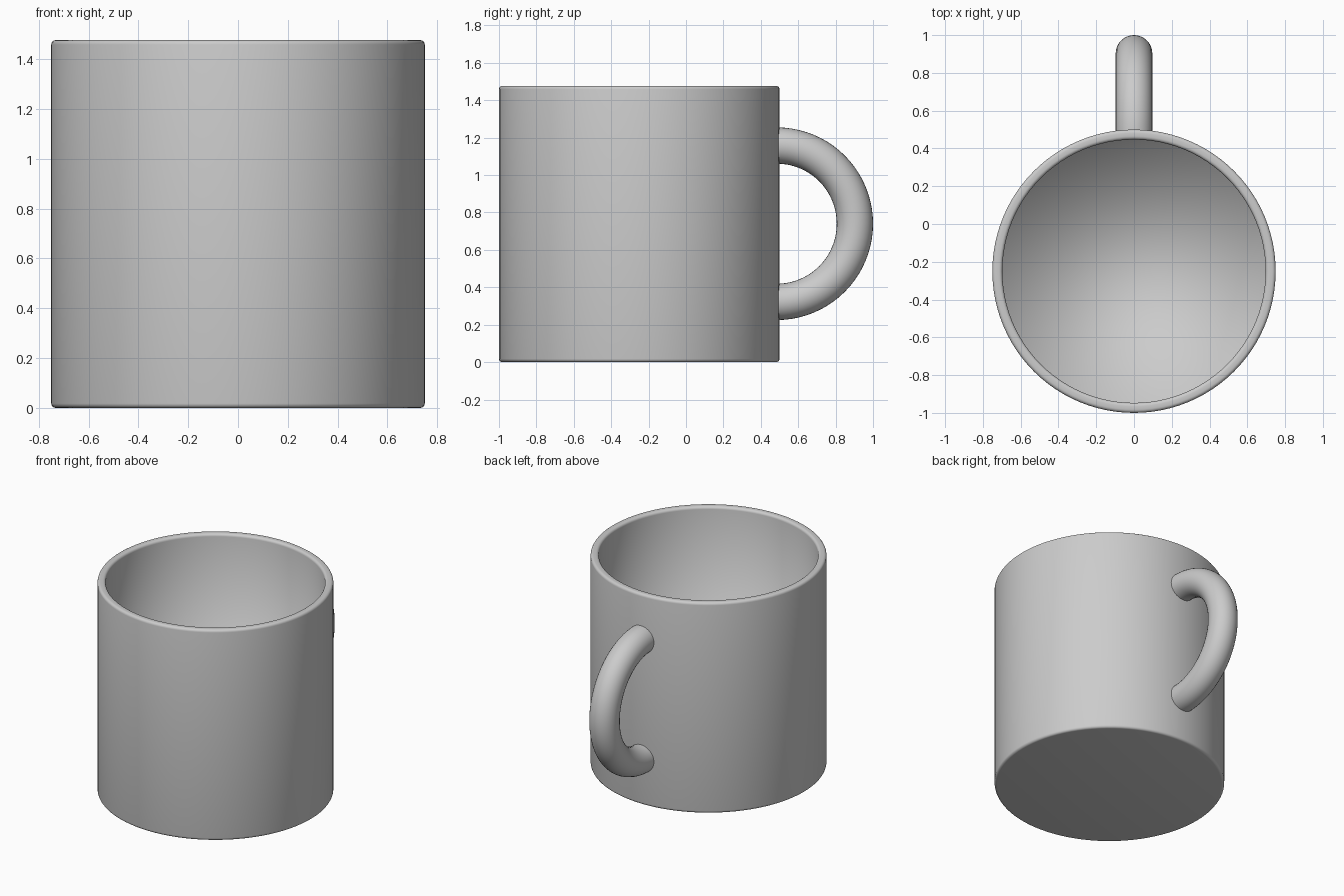
import bpy, bmesh, math
from math import sin, cos, pi

if "Cube" in bpy.data.objects:
    bpy.data.objects.remove(bpy.data.objects["Cube"])

CUP_Y, R_OUT, R_IN, TOP, FLOOR = -0.25, 0.75, 0.697, 1.477, 0.05


def finish(bm, name, angle):
    bmesh.ops.recalc_face_normals(bm, faces=bm.faces)
    mesh = bpy.data.meshes.new(name)
    bm.to_mesh(mesh)
    bm.free()
    ob = bpy.data.objects.new(name, mesh)
    bpy.context.collection.objects.link(ob)
    bpy.context.view_layer.objects.active = ob
    ob.select_set(True)
    bpy.ops.object.shade_smooth_by_angle(angle=math.radians(angle))
    ob.select_set(False)
    return ob


def skin(bm, rings):
    """Bridge consecutive closed rings with quads and cap both ends."""
    loops = [[bm.verts.new(p) for p in ring] for ring in rings]
    n = len(loops[0])
    for a, b in zip(loops, loops[1:]):
        for i in range(n):
            j = (i + 1) % n
            bm.faces.new((a[i], a[j], b[j], b[i]))
    bm.faces.new(loops[0])
    bm.faces.new(loops[-1])


def arc(r, z, rad, a0, a1, steps=4):
    return [(r + rad * cos(a0 + (a1 - a0) * k / steps),
             z + rad * sin(a0 + (a1 - a0) * k / steps)) for k in range(steps + 1)]


# Cup body: rounded foot, outer wall, rounded rim, inner wall, inside floor
b = 0.018
profile = arc(R_OUT - b, b, b, -pi / 2, 0)
profile += arc(R_OUT - b, TOP - b, b, 0, pi / 2)
profile += arc(R_IN + b, TOP - b, b, pi / 2, pi)
profile += [(R_IN, FLOOR)]
SEG = 96
bm = bmesh.new()
skin(bm, [[(r * cos(2 * pi * i / SEG), CUP_Y + r * sin(2 * pi * i / SEG), z)
           for i in range(SEG)] for r, z in profile])
finish(bm, "cup_body", 120)

# Handle: half ring of round tube, its ends sunk into the cup wall
HY, HZ, MAJOR, MINOR = 0.485, 0.74, 0.418, 0.097
path = [(0.465, HZ - MAJOR, -pi / 2)]
for k in range(41):
    a = -pi / 2 + pi * k / 40
    path.append((HY + MAJOR * cos(a), HZ + MAJOR * sin(a), a))
path.append((0.465, HZ + MAJOR, pi / 2))
bm = bmesh.new()
skin(bm, [[(MINOR * sin(t), y + MINOR * cos(t) * cos(a), z + MINOR * cos(t) * sin(a))
           for t in (2 * pi * i / 32 for i in range(32))] for y, z, a in path])
finish(bm, "handle", 40)
